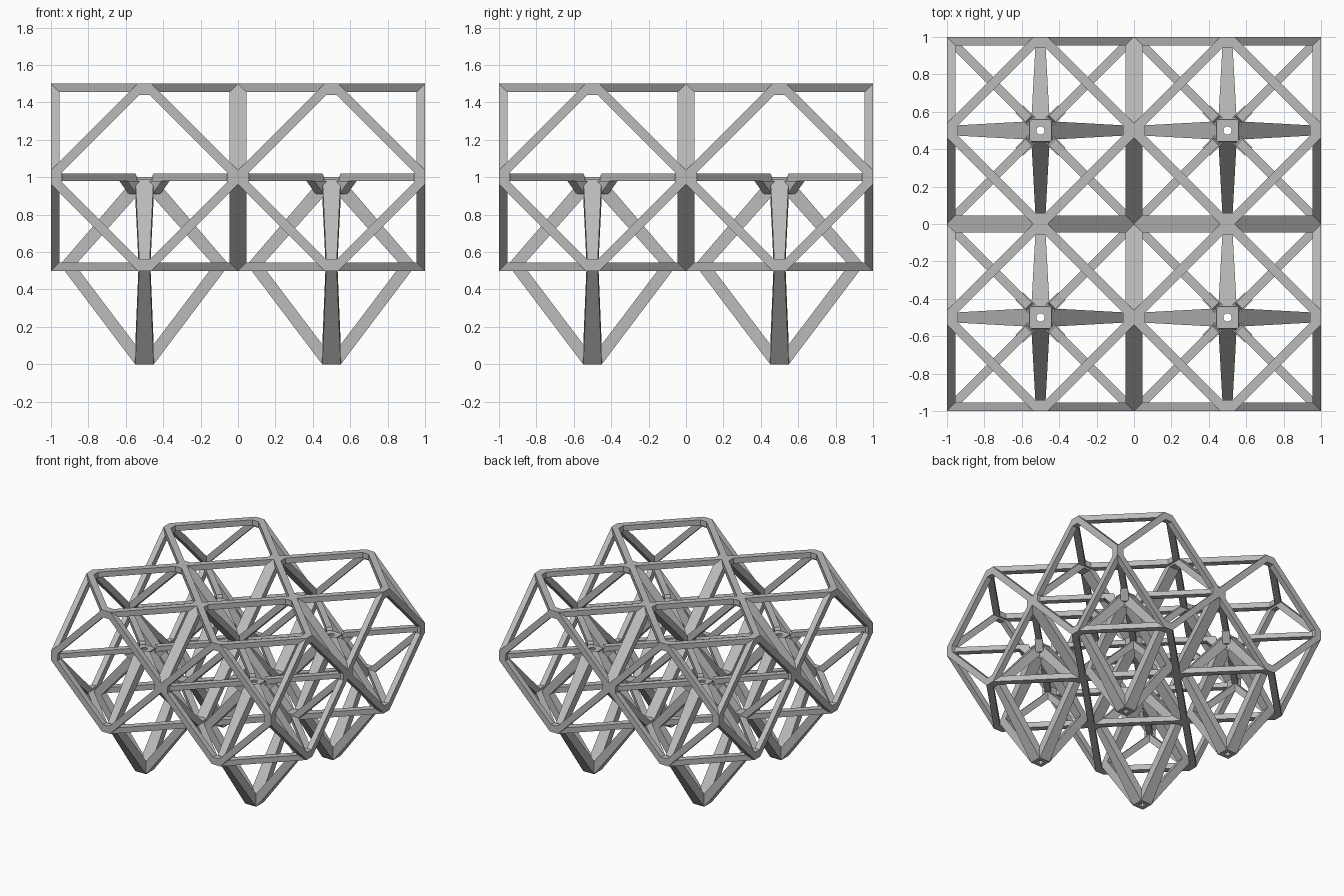
import bpy, bmesh, math
from mathutils import Matrix, Vector

if "Cube" in bpy.data.objects:
    bpy.data.objects.remove(bpy.data.objects["Cube"])

grey = bpy.data.materials.new("light_grey")
grey.use_nodes = True
colour = (0.5, 0.5, 0.5, 1)
grey.diffuse_color = colour
grey.node_tree.nodes["Principled BSDF"].inputs["Base Color"].default_value = colour

DEPTH = 0.045


def octagon(reach, half):
    """Diamond with its four tips cut flat."""
    pts = []
    for k in range(4):
        turn = Matrix.Rotation(k * math.pi / 2, 2)
        pts += [turn @ Vector((reach, s * half)) for s in (-1, 1)]
    return pts


def add_ring(bm, outer, inner, z0, z1, mat=Matrix()):
    """Flat ring between two loops with equal point counts."""
    loops = [[bm.verts.new(mat @ Vector((p.x, p.y, z))) for p in pts]
             for pts, z in ((outer, z0), (outer, z1), (inner, z1), (inner, z0))]
    n = len(outer)
    for a in range(4):
        la, lb = loops[a], loops[(a + 1) % 4]
        for i in range(n):
            j = (i + 1) % n
            bm.faces.new((la[i], la[j], lb[j], lb[i]))


def add_bar(bm, profile, width, mat):
    """Side profile (r, z) given a thickness that may vary with r."""
    sides = [[bm.verts.new(mat @ Vector((r, s * width(r), z))) for r, z in profile]
             for s in (-1, 1)]
    n = len(profile)
    bm.faces.new(sides[0])
    bm.faces.new(sides[1][::-1])
    for i in range(n):
        j = (i + 1) % n
        bm.faces.new((sides[0][i], sides[1][i], sides[1][j], sides[0][j]))


def finish(bm, name):
    bmesh.ops.recalc_face_normals(bm, faces=bm.faces)
    mesh = bpy.data.meshes.new(name)
    bm.to_mesh(mesh)
    bm.free()
    mesh.materials.append(grey)
    return mesh


# Cell: a diamond frame on each of the six sides of a unit cube
bm = bmesh.new()
turns = [Matrix.Rotation(k * math.pi / 2, 4, 'X') for k in range(4)]
turns += [Matrix.Rotation(s * math.pi / 2, 4, 'Y') for s in (-1, 1)]
for turn in turns:
    add_ring(bm, octagon(0.5, 0.038), octagon(0.44, 0.028), 0.5 - DEPTH, 0.5, turn)
cell_mesh = finish(bm, "cell_frame")

# Legs: tapered struts from the foot and from the hub to the lower frame
leg_low = [(0.022, 0), (0.05, 0), (0.435, 0.51), (0.44, 0.53), (0.37, 0.53), (0.022, 0.07)]
leg_high = [(0.022, 1), (0.05, 1), (0.445, 0.54), (0.44, 0.51), (0.37, 0.53), (0.022, 0.92)]
bm = bmesh.new()
for k in range(4):
    turn = Matrix.Rotation(k * math.pi / 2, 4, 'Z')
    for profile in (leg_low, leg_high):
        add_bar(bm, profile, lambda r: 0.052 - 0.055 * r, turn)
legs_mesh = finish(bm, "tapered_legs")

# Hub braces: level diagonal bars with a gusset below the inner end
brace = [(0.08, 1), (0.09, 1.02), (0.67, 1.02), (0.67, 0.98), (0.08, 0.98)]
gusset = [(0.05, 0.98), (0.16, 0.98), (0.09, 0.91), (0.05, 0.91)]
bm = bmesh.new()
for k in range(4):
    turn = Matrix.Rotation((k + 0.5) * math.pi / 2, 4, 'Z')
    add_bar(bm, brace, lambda r: 0.023, turn)
    add_bar(bm, gusset, lambda r: 0.03, turn)
braces_mesh = finish(bm, "hub_braces")

# Nodes: drilled blocks at the hub and the foot
bm = bmesh.new()
hole = octagon(0.022, 0.0095)
add_ring(bm, octagon(0.06, 0.045), hole, 0.92, 1.0)
add_ring(bm, octagon(0.05, 0.049), hole, 0, 0.03)
nodes_mesh = finish(bm, "drilled_nodes")

# Two by two array
for x in (-0.5, 0.5):
    for y in (-0.5, 0.5):
        place = ("front" if y < 0 else "back") + ("_left" if x > 0 else "_right")
        for mesh, z in ((cell_mesh, 1), (legs_mesh, 0), (braces_mesh, 0), (nodes_mesh, 0)):
            ob = bpy.data.objects.new(mesh.name + "_" + place, mesh)
            ob.location = (x, y, z)
            bpy.context.scene.collection.objects.link(ob)
